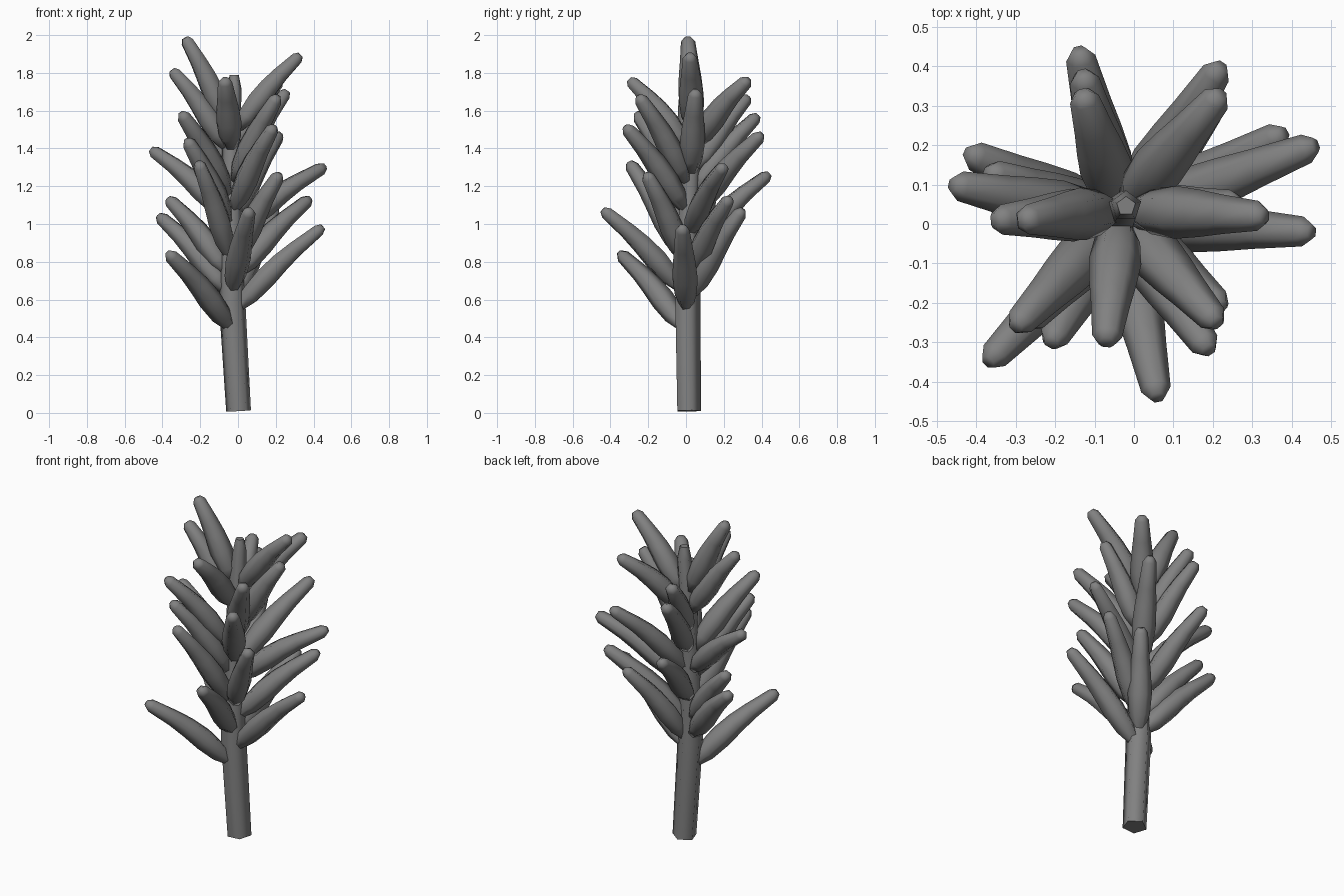
import bpy, bmesh, math
from mathutils import Vector

if "Cube" in bpy.data.objects:
    bpy.data.objects.remove(bpy.data.objects["Cube"])

grey = bpy.data.materials.new("dark_grey")
grey.diffuse_color = (0.22, 0.22, 0.22, 1)
grey.use_nodes = True
grey.node_tree.nodes["Principled BSDF"].inputs["Base Color"].default_value = grey.diffuse_color


def loft(name, path, sizes, sides):
    """Skin polygon rings along a path; sizes are (half width, half thickness)."""
    bm = bmesh.new()
    rings = []
    for i, p in enumerate(path):
        t = (path[min(i + 1, len(path) - 1)] - path[max(i - 1, 0)]).normalized()
        ref = Vector((0, 0, 1)) if abs(t.z) < 0.95 else Vector((1, 0, 0))
        side = t.cross(ref).normalized()
        up = side.cross(t)
        w, h = sizes[i]
        rings.append([bm.verts.new(p + side * w * math.cos(a) + up * h * math.sin(a))
                      for a in (k * math.tau / sides for k in range(sides))])
    for a, b in zip(rings, rings[1:]):
        for k in range(sides):
            n = (k + 1) % sides
            bm.faces.new((a[k], a[n], b[n], b[k]))
    bm.faces.new(rings[0])
    bm.faces.new(rings[-1])
    bmesh.ops.recalc_face_normals(bm, faces=bm.faces)
    me = bpy.data.meshes.new(name)
    bm.to_mesh(me)
    bm.free()
    me.materials.append(grey)
    ob = bpy.data.objects.new(name, me)
    bpy.context.collection.objects.link(ob)
    bpy.context.view_layer.objects.active = ob
    bpy.ops.object.select_all(action='DESELECT')
    ob.select_set(True)
    bpy.ops.object.shade_smooth_by_angle(angle=math.radians(75))
    return ob


# Stem: leaning slightly and tapering to the crown
stem = [Vector(p) for p in ((0.003, 0.01, 0.01), (-0.032, 0.003, 0.6), (-0.035, 0.01, 1.0),
                            (-0.035, 0.03, 1.4), (-0.02, 0.045, 1.72), (-0.02, 0.045, 1.79))]
loft("stem", stem, [(r, r) for r in (0.069, 0.074, 0.062, 0.052, 0.04, 0.025)], 5)


def stem_at(z):
    for a, b in zip(stem, stem[1:]):
        if z <= b.z:
            return a.lerp(b, (z - a.z) / (b.z - a.z))
    return stem[-1]


# Leaves: tip x, y, z and the rise from the base
leaves = [
    (-0.37, -0.35, 0.86, 0.40), (0.45, -0.02, 1.00, 0.44), (0.06, -0.44, 1.09, 0.43),
    (-0.42, 0.18, 1.06, 0.41), (0.20, 0.30, 1.09, 0.46), (0.38, 0.23, 1.15, 0.41),
    (-0.37, 0.13, 1.15, 0.40), (0.46, 0.20, 1.32, 0.35), (-0.14, 0.44, 1.28, 0.40),
    (0.22, -0.21, 1.28, 0.46), (-0.21, -0.30, 1.34, 0.50), (-0.46, 0.10, 1.41, 0.36),
    (-0.27, -0.25, 1.46, 0.45), (0.22, 0.40, 1.49, 0.43), (0.19, -0.32, 1.53, 0.44),
    (-0.30, -0.26, 1.60, 0.44), (-0.13, 0.38, 1.59, 0.41), (0.21, -0.25, 1.69, 0.46),
    (0.26, 0.05, 1.72, 0.44), (-0.13, 0.33, 1.69, 0.39), (-0.35, 0.01, 1.83, 0.42),
    (0.22, 0.33, 1.78, 0.35), (-0.07, -0.30, 1.78, 0.37), (0.33, 0.02, 1.91, 0.40),
    (-0.28, 0.01, 2.00, 0.47),
]
# Leaf profile: position along leaf, half size, bow above the straight line
profile = ((0, 0.032, 0), (0.14, 0.058, 0.005), (0.32, 0.067, 0.017), (0.5, 0.060, 0.024),
           (0.68, 0.050, 0.02), (0.95, 0.038, 0.002), (1, 0.020, 0))

for i, (x, y, z, rise) in enumerate(leaves, 1):
    tip = Vector((x, y, z - 0.014))
    base = stem_at(z - rise)
    out = tip - base
    out.z = 0
    base = base + out.normalized() * 0.03
    path = [base.lerp(tip, t) + Vector((0, 0, bow)) for t, _, bow in profile]
    loft(f"leaf_{i:02d}", path, [(r, r * 0.95) for _, r, _ in profile], 6)
